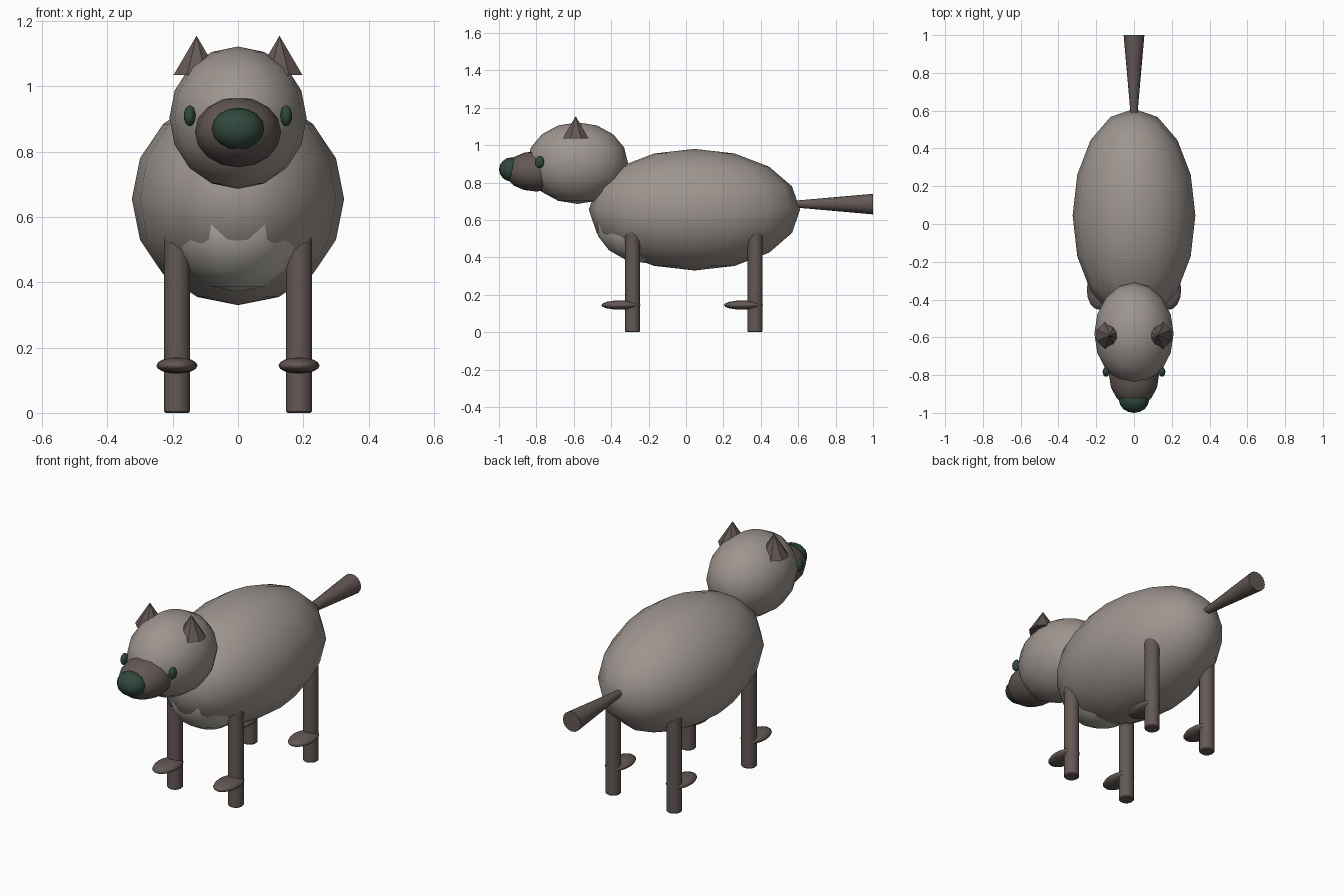
import bpy, math

if "Cube" in bpy.data.objects:
    bpy.data.objects.remove(bpy.data.objects["Cube"])


def material(name, r, g, b):
    m = bpy.data.materials.new(name)
    m.diffuse_color = (r, g, b, 1)
    m.use_nodes = True
    m.node_tree.nodes["Principled BSDF"].inputs["Base Color"].default_value = m.diffuse_color
    return m


FUR = material("fur grey brown", 0.34, 0.30, 0.275)
DARK = material("dark brown", 0.125, 0.098, 0.09)
PALE = material("pale belly", 0.50, 0.47, 0.42)
GREEN = material("dark green", 0.03, 0.065, 0.046)


def finish(name, mat, angle):
    ob = bpy.context.object
    ob.name = name
    ob.data.materials.append(mat)
    bpy.ops.object.transform_apply(location=False, rotation=True, scale=True)
    bpy.ops.object.shade_smooth_by_angle(angle=math.radians(angle))
    return ob


def ellipsoid(name, mat, loc, radii):
    bpy.ops.mesh.primitive_uv_sphere_add(segments=16, ring_count=8, radius=1, location=loc)
    bpy.context.object.scale = radii
    return finish(name, mat, 80)


def cone(name, mat, loc, r1, r2, depth, sides=16, rot=(0, 0, 0), angle=40):
    bpy.ops.mesh.primitive_cone_add(vertices=sides, radius1=r1, radius2=r2,
                                    depth=depth, location=loc, rotation=rot)
    return finish(name, mat, angle)


# Torso and paler chest underside
ellipsoid("body", FUR, (0, 0.045, 0.655), (0.325, 0.565, 0.325))
ellipsoid("chest", PALE, (0, -0.22, 0.60), (0.22, 0.27, 0.23))

# Head, muzzle and nose
ellipsoid("head", FUR, (0, -0.58, 0.904), (0.21, 0.27, 0.218))
ellipsoid("muzzle", DARK, (0, -0.80, 0.86), (0.132, 0.17, 0.108))
ellipsoid("nose", GREEN, (0, -0.93, 0.87), (0.08, 0.07, 0.065))

for side, s in (("left", 1), ("right", -1)):
    # Eyes and ears
    ellipsoid(side + "_eye", GREEN, (s * 0.148, -0.783, 0.91), (0.018, 0.025, 0.032))
    cone(side + "_ear", DARK, (s * 0.127, -0.59, 1.095), 0.076, 0, 0.12, sides=8,
         rot=(0, 0, math.radians(22.5)), angle=20)
    # Legs with flat forward-pointing paws
    for end, y in (("front", -0.285), ("hind", 0.37)):
        leg = cone(f"{end}_{side}_leg", DARK, (s * 0.187, y, 0.29), 0.04, 0.04, 0.58)
        bevel = leg.modifiers.new("soft rim", 'BEVEL')
        bevel.width = 0.005
        bevel.segments = 1
        ellipsoid(f"{end}_{side}_paw", DARK, (s * 0.187, y - 0.063, 0.145),
                  (0.063, 0.105, 0.025))

# Tail flaring towards its tip
cone("tail", DARK, (0, 0.79, 0.685), 0.018, 0.055, 0.42, rot=(-math.pi / 2, 0, 0))
